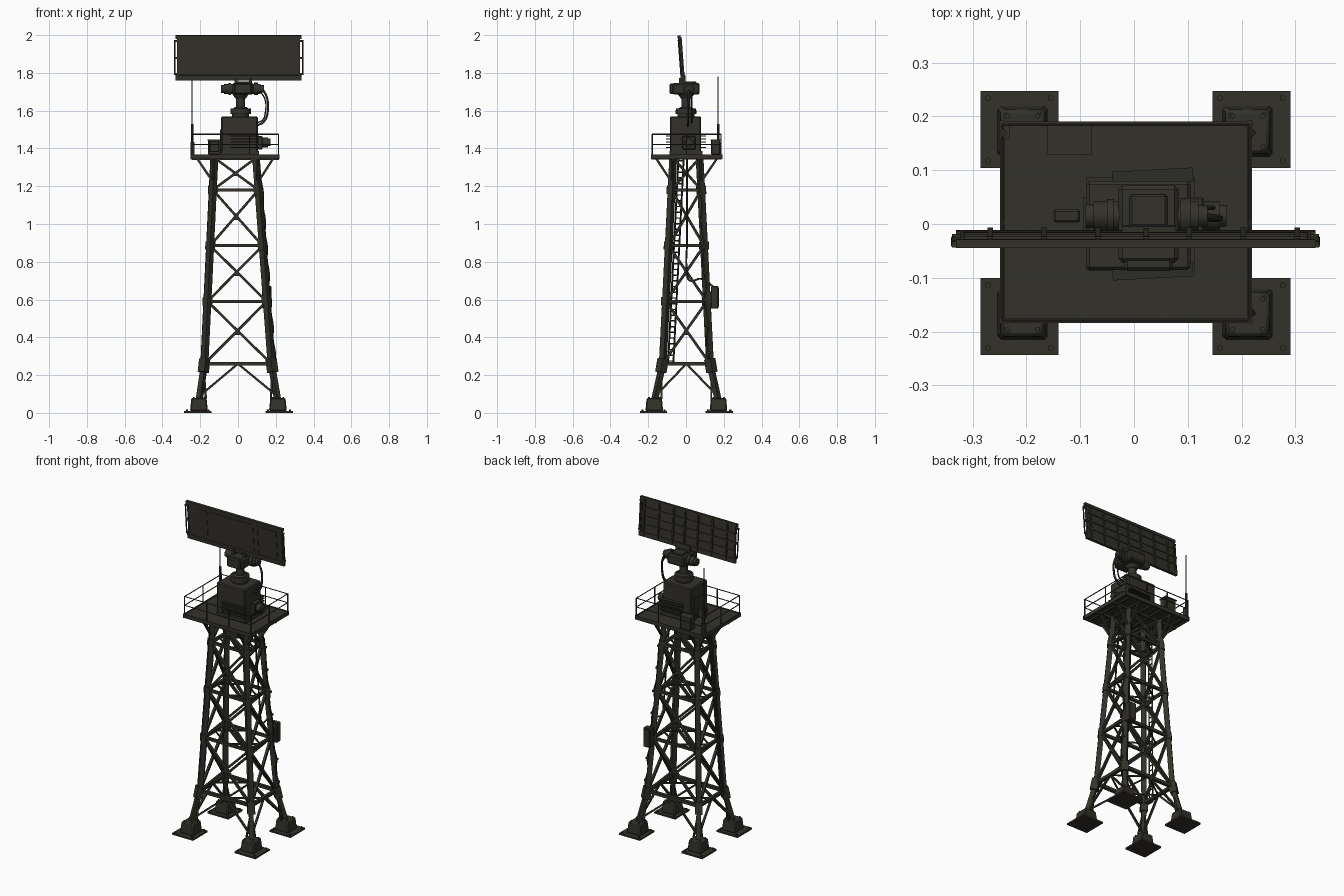
import bpy, bmesh, math
from mathutils import Vector, Matrix, Euler

cube = bpy.data.objects.get("Cube")
if cube:
    bpy.data.objects.remove(cube, do_unlink=True)


def material(name, rgb):
    m = bpy.data.materials.new(name)
    m.use_nodes = True
    m.diffuse_color = (*rgb, 1)
    bsdf = m.node_tree.nodes["Principled BSDF"]
    bsdf.inputs["Base Color"].default_value = (*rgb, 1)
    bsdf.inputs["Roughness"].default_value = 0.8
    return m


OLIVE = material("dark olive paint", (0.033, 0.031, 0.023))
RUBBER = material("black olive rubber", (0.027, 0.026, 0.019))


class Part:
    """Collects simple solids into one named object."""

    def __init__(self, name, mat=OLIVE):
        self.name, self.mat, self.bm = name, mat, bmesh.new()

    def box(self, center, size, rot=(0, 0, 0), taper=1.0, bevel=0):
        M = Matrix.Translation(center) @ Euler(rot).to_matrix().to_4x4() @ Matrix.Diagonal((*size, 1))
        vs = bmesh.ops.create_cube(self.bm, size=1)["verts"]
        for v in vs:
            if v.co.z > 0:
                v.co.x *= taper
                v.co.y *= taper
            v.co = M @ v.co
        if bevel:
            edges = list({e for v in vs for e in v.link_edges})
            bmesh.ops.bevel(self.bm, geom=edges, offset=bevel, segments=1, affect='EDGES')

    def beam(self, a, b, w, d=None):
        a, b = Vector(a), Vector(b)
        rot = (b - a).to_track_quat('Z', 'Y').to_euler()
        self.box((a + b) / 2, (w, d or w, (b - a).length), rot)

    def tube(self, a, b, r, r2=None, n=12):
        a, b = Vector(a), Vector(b)
        M = Matrix.Translation((a + b) / 2) @ (b - a).to_track_quat('Z', 'Y').to_matrix().to_4x4()
        bmesh.ops.create_cone(self.bm, cap_ends=True, segments=n, radius1=r,
                              radius2=r if r2 is None else r2, depth=(b - a).length, matrix=M)

    def done(self):
        me = bpy.data.meshes.new(self.name)
        self.bm.to_mesh(me)
        self.bm.free()
        me.materials.append(self.mat)
        ob = bpy.data.objects.new(self.name, me)
        bpy.context.collection.objects.link(ob)
        bpy.ops.object.select_all(action='DESELECT')
        bpy.context.view_layer.objects.active = ob
        ob.select_set(True)
        bpy.ops.object.shade_smooth_by_angle(angle=math.radians(35))


def cable(name, points, r):
    cu = bpy.data.curves.new(name, 'CURVE')
    cu.dimensions = '3D'
    cu.bevel_depth, cu.bevel_resolution, cu.resolution_u = r, 1, 5
    sp = cu.splines.new('BEZIER')
    sp.bezier_points.add(len(points) - 1)
    for bp, p in zip(sp.bezier_points, points):
        bp.co = p
        bp.handle_left_type = bp.handle_right_type = 'AUTO'
    cu.materials.append(RUBBER)
    bpy.context.collection.objects.link(bpy.data.objects.new(name, cu))


TOP, KNEE, FOOT = 1.35, 0.26, 0.06
LEVELS = [KNEE, 0.59, 0.885, 1.18, TOP]
CORNERS = [(-1, -1), (1, -1), (1, 1), (-1, 1)]


def leg(c, z):
    """Centre of a tower leg at height z; the legs splay below the knee."""
    lo, hi = ((FOOT, .209, .17), (KNEE, .177, .125)) if z < KNEE else ((KNEE, .177, .125), (TOP, .11, .07))
    t = (z - lo[0]) / (hi[0] - lo[0])
    hx, hy = lo[1] + t * (hi[1] - lo[1]), lo[2] + t * (hi[2] - lo[2])
    return Vector((.003 - .013 * z + c[0] * hx, .002 + c[1] * hy, z))


# Feet: ground plates, pedestals, bolts
pads, pedestals = Part("foot_plates"), Part("foot_pedestals")
for sx, sy in CORNERS:
    x, y = .0025 + sx * .2155, .002 + sy * .174
    pads.box((x, y, .005), (.145, .143, .01))
    px, py = leg((sx, sy), FOOT).xy
    pedestals.box((px, py, .044), (.094, .094, .07), taper=.86, bevel=.006)
    for bx, by in CORNERS:
        pads.tube((x + bx * .058, y + by * .058, .01), (x + bx * .058, y + by * .058, .018), .006, n=6)
        pedestals.tube((px + bx * .028, py + by * .028, .075), (px + bx * .028, py + by * .028, .085), .005, n=6)
pads.done()
pedestals.done()

# Legs with sleeves at the joints
legs, sleeves = Part("tower_legs"), Part("leg_joint_sleeves")
for c in CORNERS:
    legs.beam(leg(c, FOOT), leg(c, KNEE), .027)
    legs.beam(leg(c, KNEE), leg(c, TOP), .029)
    sleeves.beam(leg(c, .215), leg(c, .285), .043)
    for z in LEVELS[1:4]:
        sleeves.beam(leg(c, z - .022), leg(c, z + .022), .037)
    # small struts spreading from the knee to the pedestal corners
    k, f = leg(c, .23), leg(c, .075)
    for dx, dy in ((-.035 * c[0], 0), (0, -.035 * c[1])):
        legs.beam(k, f + Vector((dx, dy, 0)), .009)
legs.done()
sleeves.done()

# Lattice: rings, crossed braces, foot braces
rings, braces = Part("horizontal_rings"), Part("cross_braces")
for i in range(4):
    a, b = CORNERS[i], CORNERS[(i + 1) % 4]
    for lo, hi in zip(LEVELS, LEVELS[1:]):
        rings.beam(leg(a, lo), leg(b, lo), .019 if lo == KNEE else .016)
        braces.beam(leg(a, lo), leg(b, hi), .015, .013)
        braces.beam(leg(b, lo), leg(a, hi), .015, .013)
        # gusset plate where the braces cross
        mid = (leg(a, lo) + leg(b, lo) + leg(a, hi) + leg(b, hi)) / 4
        braces.box(mid, (.024, .01, .024) if i % 2 == 0 else (.01, .024, .024))
    mid = (leg(a, KNEE) + leg(b, KNEE)) / 2
    for c in (a, b):
        braces.beam(leg(c, .09), mid, .012, .01)
for z in LEVELS[:4]:
    mids = [(leg(CORNERS[i], z) + leg(CORNERS[(i + 1) % 4], z)) / 2 for i in range(4)]
    for i in range(4):
        rings.beam(mids[i], mids[(i + 1) % 4], .008)
rings.done()
braces.done()

# Narrow climbing ladder beside the front -x leg
ladder = Part("ladder")
lad_lo, lad_hi = [leg((-1, -1), z) + Vector((-.017, .042, 0)) for z in (KNEE, TOP)]
side = Vector((0, .014, 0))
for s in (-1, 1):
    ladder.beam(lad_lo + s * side, lad_hi + s * side, .007)
for i in range(36):
    p = lad_lo.lerp(lad_hi, (i + .5) / 36)
    ladder.tube(p - side, p + side, .0035, n=6)
for z in LEVELS[:4]:
    p = lad_lo.lerp(lad_hi, (z - KNEE) / (TOP - KNEE))
    ladder.beam(p - 2 * side, p + side, .012)
ladder.done()

# Junction box and cable run on the rear +x leg
box = Part("junction_box")
p = leg((1, 1), .61)
box.box((p.x + .002, p.y + .042, .612), (.05, .04, .12), bevel=.004)
box.box((p.x + .002, p.y + .063, .612), (.04, .006, .10))
box.box((p.x, p.y + .018, .612), (.03, .03, .06))
box.done()
clamps = Part("cable_clamps")
run = []
for i in range(15):
    z = .25 + i * .07
    q = leg((1, 1), z) + Vector((.017 + .006 * (i % 2), -.005 * (i % 3), 0))
    run.append(q)
    if i % 2:
        clamps.box(q - Vector((.004, 0, 0)), (.02, .02, .012))
clamps.done()
cable("leg_cable", run, .005)
face = [leg((1, 0), z) + Vector((.012, .003, 0)) for z in (1.35, 1.1, .9, .75)]
cable("side_cable", face + [(.145, .02, .70), (.145, .08, .71), (p.x, p.y + .04, .665)], .005)

# Platform: deck, edge frame, joists, knee braces
X0, X1, Y0, Y1, DECK = -.247, .217, -.182, .188, 1.365
CX, CY = (X0 + X1) / 2, (Y0 + Y1) / 2
deck = Part("platform_deck")
deck.box((CX, CY, 1.358), (X1 - X0, Y1 - Y0, .012))
for s in (-1, 1):
    deck.box((CX, CY + s * .183, 1.355), (X1 - X0 + .008, .008, .024))
    deck.box((CX + s * .23, CY, 1.355), (.008, Y1 - Y0 + .008, .024))
for i in range(6):
    deck.box((X0 + (i + .5) * (X1 - X0) / 6, CY, 1.348), (.01, Y1 - Y0, .012))
for y in (-.07, .07):
    deck.box((CX, y, 1.346), (X1 - X0, .014, .016))
for c in CORNERS:
    k = leg(c, 1.22)
    deck.beam(k, (CX + c[0] * .2, k.y, 1.345), .012)
    deck.beam(k, (k.x, CY + c[1] * .16, 1.345), .012)
deck.done()

# Guard rail
rail = Part("guard_rail")
cor = [Vector((CX + sx * .229, CY + sy * .182, 0)) for sx, sy in CORNERS]
for i in range(4):
    a, b, n = cor[i], cor[(i + 1) % 4], 3 if i % 2 == 0 else 2
    for z in (1.42, 1.475):
        rail.tube(a + Vector((0, 0, z)), b + Vector((0, 0, z)), .003, n=6)
    for k in range(n):
        q = a.lerp(b, k / n)
        rail.tube(q + Vector((0, 0, DECK)), q + Vector((0, 0, 1.477)), .0035, n=6)
rail.done()

# Whip aerial and deck box
aerial = Part("whip_aerial")
ax, ay = -.243, .170
aerial.box((ax + .002, ay, 1.40), (.02, .024, .07))
aerial.tube((ax, ay, 1.37), (ax, ay, 1.53), .007, n=8)
aerial.tube((ax, ay, 1.53), (ax, ay, 1.78), .0028, n=6)
aerial.done()
dbox = Part("deck_box")
dbox.box((-.12, .157, 1.406), (.076, .048, .08), bevel=.004)
dbox.box((-.12, .157, 1.445), (.082, .056, .006))
dbox.done()

# Equipment cabinet with louvres and side motor
cab = Part("equipment_cabinet")
cab.box((.012, 0, 1.375), (.20, .175, .022))
cab.box((.008, -.003, 1.475), (.194, .165, .19), bevel=.006)
cab.box((-.090, .005, 1.45), (.010, .09, .10))
cab.done()
louvres = Part("cabinet_louvres", RUBBER)
for s in (-1, 1):
    for i in range(5):
        louvres.box((.035, s * .088, 1.405 + i * .015), (.15, .026, .006), (0, 0, math.radians(3)))
louvres.done()
motor = Part("side_motor")
motor.box((.115, .015, 1.43), (.03, .07, .07), bevel=.004)
motor.tube((.11, .015, 1.432), (.16, .015, 1.432), .027)
motor.tube((.16, .015, 1.432), (.172, .015, 1.432), .02)
motor.box((-.125, .015, 1.41), (.05, .025, .06), bevel=.004)
motor.done()

# Turntable, column and drive head
head = Part("turntable_and_drive_head")
hx = .014
for z0, z1, r0, r1 in ((1.565, 1.582, .045, .045), (1.582, 1.612, .055, .054), (1.612, 1.62, .04, .03),
                       (1.62, 1.69, .024, .024), (1.665, 1.69, .028, .045)):
    head.tube((hx, 0, z0), (hx, 0, z1), r0, r1, 20)
head.box((.027, 0, 1.716), (.112, .145, .062), bevel=.008)
head.box((.027, -.062, 1.716), (.09, .05, .056), bevel=.006)
head.box((.027, .025, 1.745), (.07, .06, .02), bevel=.004)
for x0, x1, r in ((-.075, .12, .027), (-.09, -.06, .022), (.085, .105, .033), (.12, .137, .02), (-.05, -.038, .031)):
    head.tube((x0, .015, 1.715), (x1, .015, 1.715), r, n=16)
for x in (-.01, .065):
    head.box((x, -.02, 1.757), (.016, .034, .03))
head.done()
cable("head_cable", [(.13, .015, 1.715), (.153, .012, 1.67), (.158, .01, 1.60), (.14, .01, 1.545), (.10, .01, 1.52)], .006)
cable("head_cable_inner", [(.12, .03, 1.70), (.143, .03, 1.66), (.146, .03, 1.60), (.13, .03, 1.55), (.10, .03, 1.535)], .004)

# Radar panel, leaning forward
lean = math.atan2(.018, .24)


def on_panel(x, d, h):
    """x across, d behind the panel middle, h above its lower edge."""
    return Vector((x + .003, -.020 - math.sin(lean) * h + d, 1.76 + h))


panel, ribs = Part("radar_panel"), Part("radar_panel_frame")
tilt = (lean, 0, 0)
panel.box(on_panel(0, 0, .12), (.645, .010, .225), tilt)
for x, w in ((-.235, .006), (-.215, .05), (-.02, .30), (.155, .012), (.24, .10)):
    panel.box(on_panel(x, -.006, .125), (w, .003, .17), tilt)
for h, s in ((.014, .028), (.230, .018)):
    ribs.box(on_panel(0, .001, h), (.668, .016, s), tilt)
for x in (-.27, -.17, -.07, .02, .10, .20, .30):
    ribs.box(on_panel(x, .009, .12), (.01, .010, .22), tilt)
for h in (.075, .125, .178):
    ribs.box(on_panel(0, .007, h), (.64, .006, .008), tilt)
for s in (-1, 1):
    ribs.box(on_panel(s * .322, .001, .12), (.008, .016, .22), tilt)
    ribs.tube(on_panel(s * .339, -.004, .03), on_panel(s * .339, -.004, .215), .004, n=8)
    for h in (.035, .12, .21):
        ribs.box(on_panel(s * .331, -.002, h), (.02, .012, .01), tilt)
ribs.box(on_panel(.025, .007, .015), (.10, .022, .03), tilt)
panel.done()
ribs.done()
